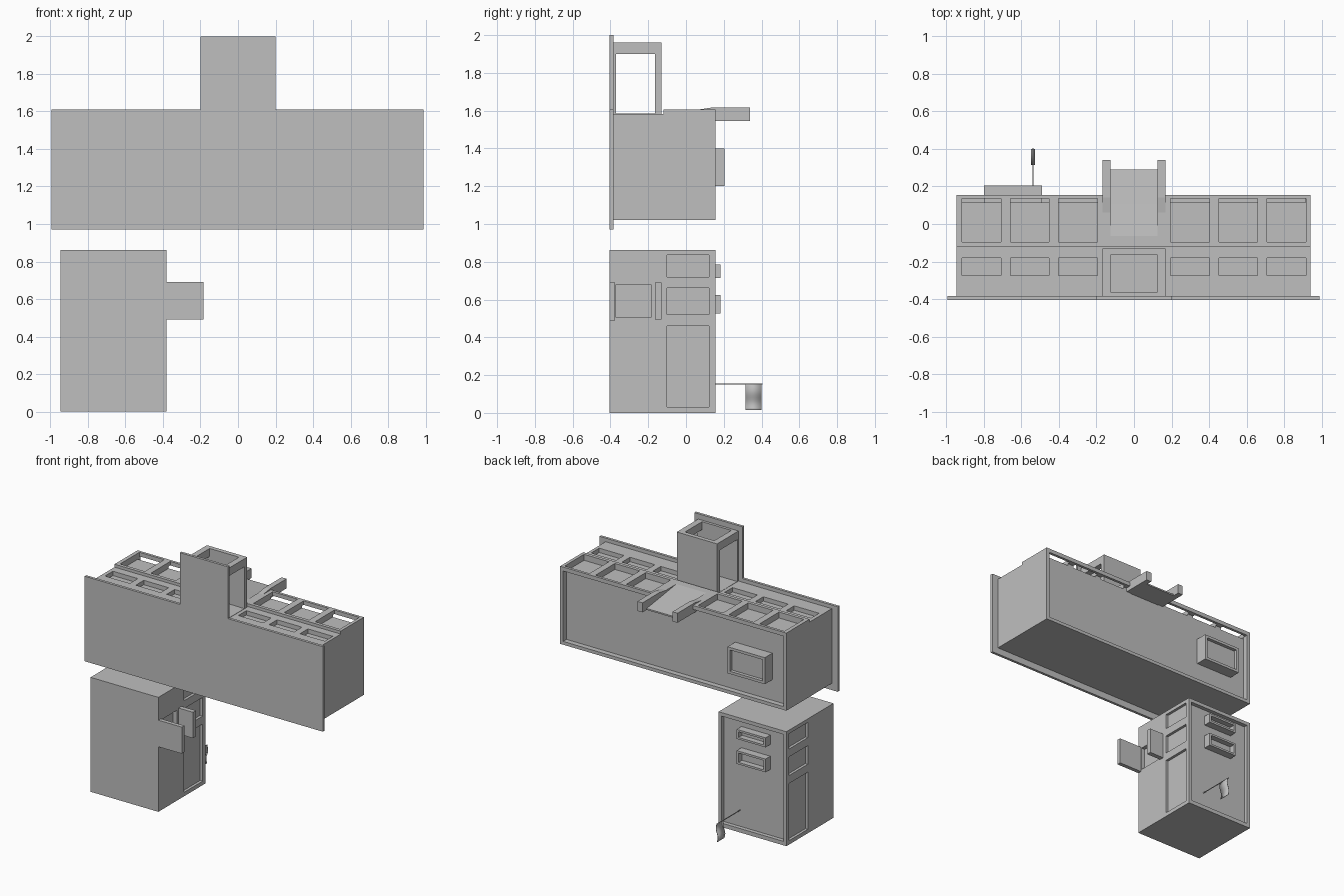
import bpy, bmesh, math

if "Cube" in bpy.data.objects:
    bpy.data.objects.remove(bpy.data.objects["Cube"], do_unlink=True)

grey = bpy.data.materials.new("plain_grey")
grey.use_nodes = True
COLOUR = (0.52, 0.52, 0.52, 1)
grey.diffuse_color = COLOUR
grey.node_tree.nodes["Principled BSDF"].inputs["Base Color"].default_value = COLOUR


def add_box(bm, x, y, z):
    """Box from three (low, high) ranges."""
    made = bmesh.ops.create_cube(bm, size=1)["verts"]
    for v in made:
        v.co = [r[0] if c < 0 else r[1] for r, c in zip((x, y, z), v.co)]


def add_prism(bm, profile, x):
    """Side profile of (y, z) points extruded across x."""
    face = bm.faces.new([bm.verts.new((x[0], y, z)) for y, z in profile])
    out = bmesh.ops.extrude_face_region(bm, geom=[face])["geom"]
    for v in out:
        if isinstance(v, bmesh.types.BMVert):
            v.co.x = x[1]


def finish(bm, name):
    bmesh.ops.recalc_face_normals(bm, faces=bm.faces)
    mesh = bpy.data.meshes.new(name)
    bm.to_mesh(mesh)
    bm.free()
    mesh.materials.append(grey)
    obj = bpy.data.objects.new(name, mesh)
    bpy.context.collection.objects.link(obj)
    return obj


def boxes(name, *ranges):
    bm = bmesh.new()
    for r in ranges:
        add_box(bm, *r)
    return finish(bm, name)


def prism(name, profile, x):
    bm = bmesh.new()
    add_prism(bm, profile, x)
    return finish(bm, name)


def carve(obj, *ranges):
    """Cut box-shaped pockets out of an object."""
    for r in ranges:
        cut(obj, boxes("cutter", r))


def cut(obj, cutter):
    cutter.hide_render = True
    mod = obj.modifiers.new("pocket", 'BOOLEAN')
    mod.operation, mod.solver, mod.object = 'DIFFERENCE', 'EXACT', cutter
    graph = bpy.context.evaluated_depsgraph_get()
    obj.data = bpy.data.meshes.new_from_object(obj.evaluated_get(graph))
    obj.modifiers.clear()
    bpy.data.objects.remove(cutter, do_unlink=True)


def both(r):
    """A range and its mirror across x = 0."""
    return [r, (-r[1], -r[0])]


# Upper body: stepped deck with a recessed back panel
BACK = 0.155
upper = prism("upper_body", [(-0.39, 1.02), (BACK, 1.02), (BACK, 1.605),
                             (-0.12, 1.605), (-0.12, 1.583), (-0.39, 1.583)],
              (-0.945, 0.94))
carve(upper, ((-0.92, 0.915), (BACK - 0.04, 0.3), (1.045, 1.575)))

# Deck pockets, two rows of three on either side
for i in range(3):
    start = 0.195 + 0.257 * i
    for x in both((start, start + 0.207)):
        carve(upper, (x, (-0.095, 0.135), (1.56, 1.7)),
              (x, (-0.275, -0.18), (1.55, 1.7)))

# Sloping channel through the deck
cut(upper, prism("channel_cutter", [(-0.07, 1.606), (0.2, 1.567), (0.2, 1.7),
                                    (-0.07, 1.7)], (-0.125, 0.125)))

# Spout floor and side rails
prism("spout_floor", [(0.1, 1.545), (0.1, 1.5814), (0.29, 1.556), (0.29, 1.545)],
      (-0.126, 0.126))
for x, side in zip(both((0.125, 0.167)), ("left", "right")):
    prism(side + "_spout_rail", [(0.06, 1.585), (0.06, 1.605), (0.14, 1.617),
                                 (0.34, 1.617), (0.34, 1.545), (0.12, 1.545)], x)

# Front board with raised centre
bm = bmesh.new()
outline = [(-0.995, 0.97), (0.99, 0.97), (0.99, 1.61), (0.2, 1.61),
           (0.2, 2.0), (-0.2, 2.0), (-0.2, 1.61), (-0.995, 1.61)]
face = bm.faces.new([bm.verts.new((x, -0.405, z)) for x, z in outline])
for v in bmesh.ops.extrude_face_region(bm, geom=[face])["geom"]:
    if isinstance(v, bmesh.types.BMVert):
        v.co.y = -0.385
finish(bm, "front_board")

# Tower: open at the top and on both sides
tower = boxes("tower", ((-0.168, 0.168), (-0.386, -0.13), (1.575, 1.96)))
carve(tower, ((-0.122, 0.122), (-0.365, -0.163), (1.585, 2.1)),
      ((-0.3, 0.3), (-0.37, -0.165), (1.585, 1.9)))

# Display box on the upper back panel
display = boxes("display_box", ((-0.8, -0.49), (0.1, 0.205), (1.2, 1.4)))
carve(display, ((-0.78, -0.51), (0.18, 0.3), (1.22, 1.38)))

# Lower cabinet with recessed back and side panels
LEFT, RIGHT = -0.38, -0.945
cabinet = boxes("cabinet", ((RIGHT, LEFT), (-0.405, BACK), (0, 0.862)))
carve(cabinet, ((RIGHT + 0.025, LEFT - 0.025), (BACK - 0.03, 0.3), (0.03, 0.835)))
for z in ((0.03, 0.46), (0.52, 0.66), (0.72, 0.835)):
    for x in ((LEFT - 0.02, LEFT + 0.1), (RIGHT - 0.1, RIGHT + 0.02)):
        carve(cabinet, (x, (-0.1, 0.122), z))
carve(cabinet, ((LEFT - 0.03, LEFT + 0.1), (-0.37, -0.185), (0.505, 0.68)))

# Side plates next to the window
boxes("front_side_plate", ((LEFT - 0.02, -0.185), (-0.405, -0.375), (0.49, 0.69)))
boxes("rear_side_plate", ((LEFT - 0.02, -0.26), (-0.165, -0.13), (0.495, 0.69)))

# Slot boxes on the cabinet back
for name, z in (("upper_slot", (0.713, 0.785)), ("lower_slot", (0.525, 0.625))):
    slot = boxes(name, ((-0.79, -0.55), (0.1, 0.182), z))
    carve(slot, ((-0.775, -0.565), (0.14, 0.3), (z[0] + 0.015, z[1] - 0.015)))

# Thin rod with a hanging wavy tag
boxes("tag_rod", ((-0.542, -0.537), (0.11, 0.405), (0.15, 0.155)))
bm = bmesh.new()
rows = []
for i in range(13):
    z = 0.152 - 0.137 * i / 12
    x = -0.54 + 0.008 * math.sin(i / 12 * math.tau)
    rows.append([bm.verts.new((x, y, z)) for y in (0.315, 0.4)])
for a, b in zip(rows, rows[1:]):
    bm.faces.new((a[0], a[1], b[1], b[0]))
for f in bm.faces:
    f.smooth = True
tag = finish(bm, "hanging_tag")
thick = tag.modifiers.new("thickness", 'SOLIDIFY')
thick.thickness = 0.004
